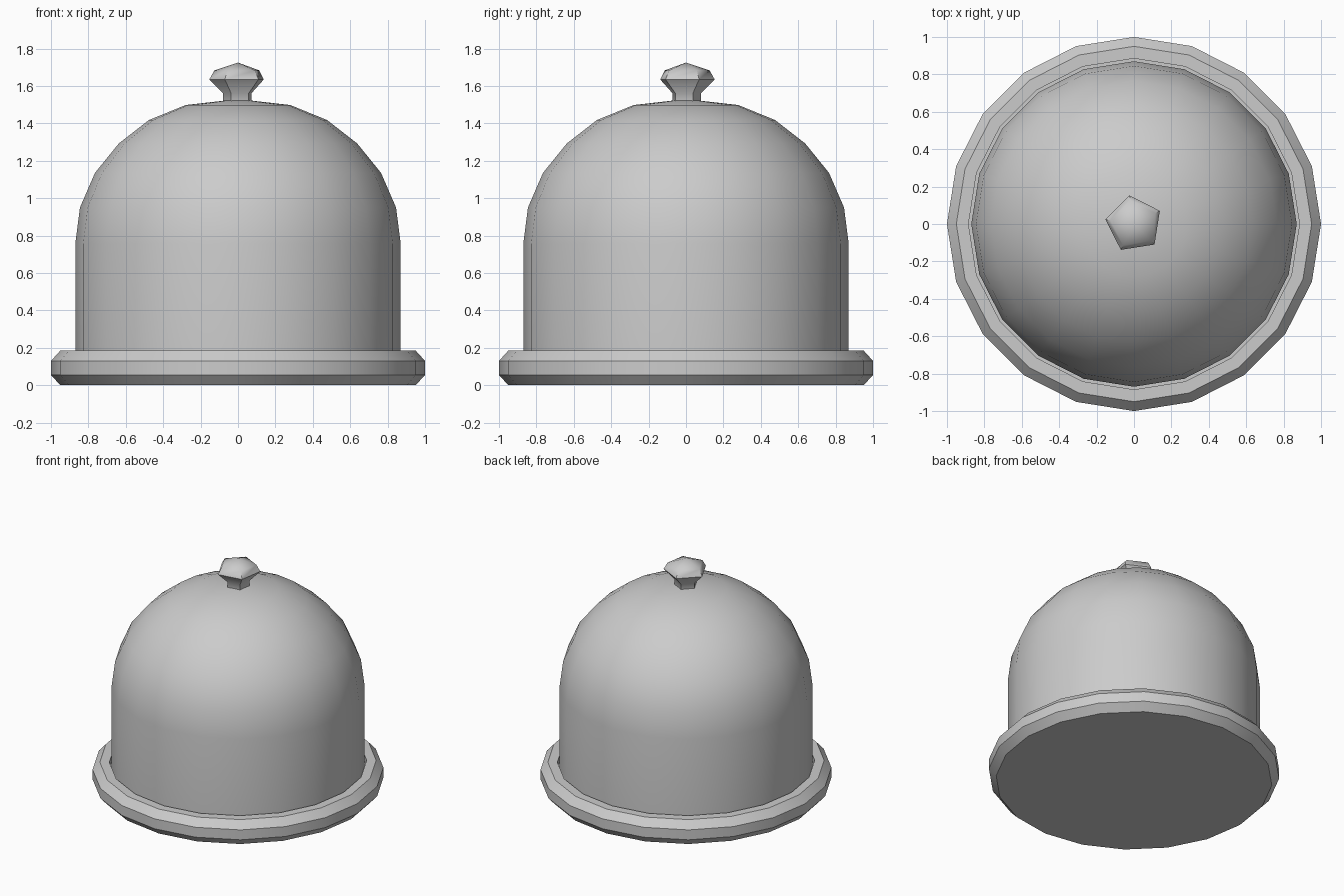
import bpy, bmesh
from math import sin, cos, radians, tau

if "Cube" in bpy.data.objects:
    bpy.data.objects.remove(bpy.data.objects["Cube"])


def lathe(name, profile, sides, start=0.0, sharp=30):
    """Revolve (radius, z) points around z; radius 0 closes to a pole."""
    bm = bmesh.new()
    rings = []
    for r, z in profile:
        if r == 0:
            rings.append([bm.verts.new((0, 0, z))] * sides)
        else:
            rings.append([bm.verts.new((r * cos(start + tau * i / sides),
                                        r * sin(start + tau * i / sides), z))
                          for i in range(sides)])
    for low, high in zip(rings, rings[1:]):
        for i in range(sides):
            j = (i + 1) % sides
            corners = dict.fromkeys((low[i], low[j], high[j], high[i]))
            bm.faces.new(list(corners))
    bmesh.ops.recalc_face_normals(bm, faces=bm.faces)
    mesh = bpy.data.meshes.new(name)
    bm.to_mesh(mesh)
    bm.free()
    obj = bpy.data.objects.new(name, mesh)
    bpy.context.collection.objects.link(obj)
    bpy.ops.object.select_all(action='DESELECT')
    obj.select_set(True)
    bpy.context.view_layer.objects.active = obj
    bpy.ops.object.shade_smooth_by_angle(angle=radians(sharp))
    return obj


# Chamfered plate with a shallow recess that seats the dome
lathe("plate", [(0, 0), (0.95, 0), (1.0, 0.055), (1.0, 0.13), (0.95, 0.185),
                (0.885, 0.185), (0.885, 0.14), (0, 0.14)], 20)

# Bell-shaped cover
lathe("dome", [(0, 0.14), (0.87, 0.14), (0.87, 0.757), (0.845, 0.95), (0.765, 1.135),
               (0.637, 1.293), (0.476, 1.418), (0.28, 1.498), (0, 1.53)], 20)

# Five-sided faceted knob on a short stem
lathe("knob", [(0, 1.50), (0.08, 1.50), (0.08, 1.56), (0.155, 1.635),
               (0.128, 1.683), (0, 1.725)], 5, start=radians(27), sharp=50)
